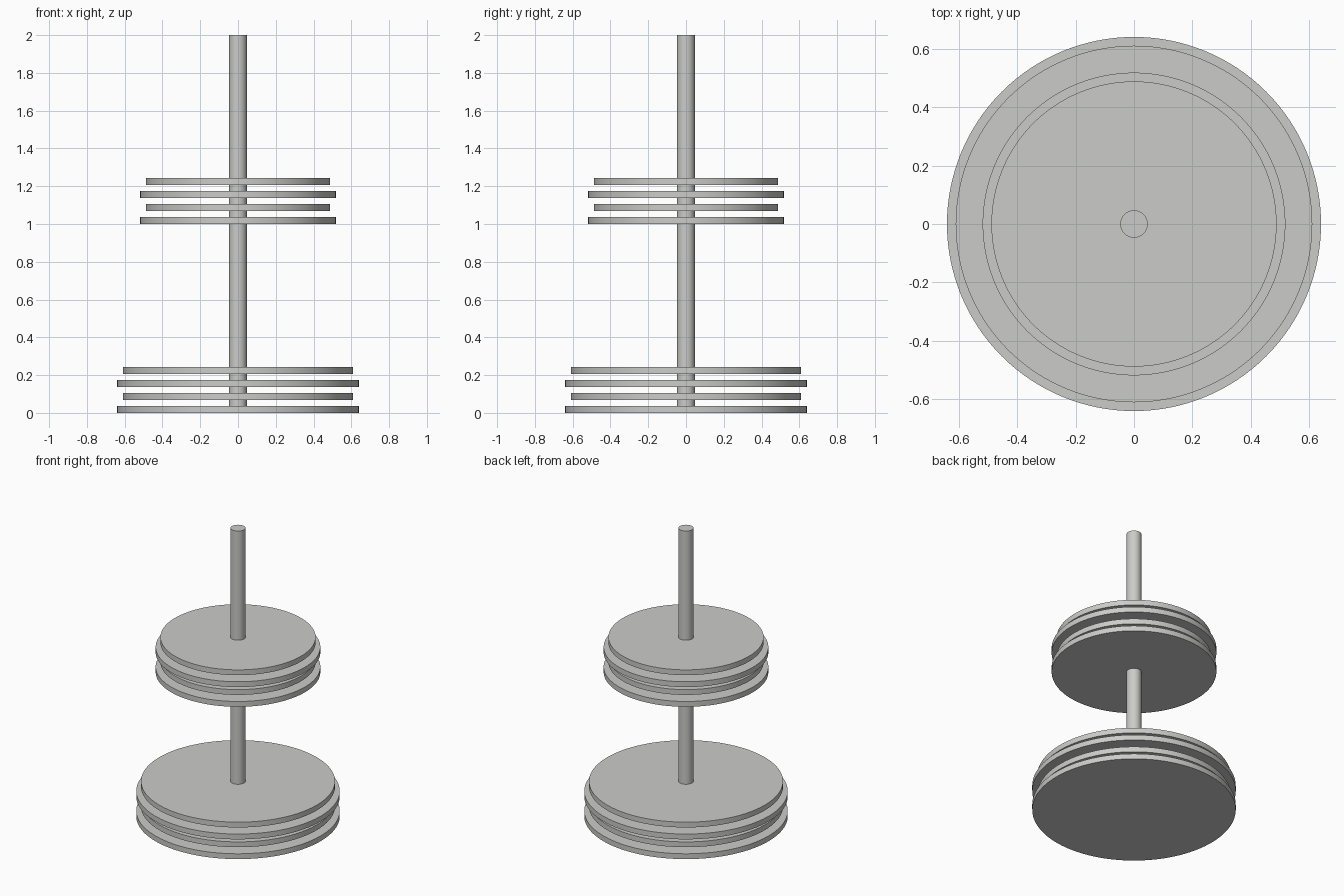
import bpy
import math

cube = bpy.data.objects.get("Cube")
if cube:
    bpy.data.objects.remove(cube, do_unlink=True)

# Single plain grey
grey = bpy.data.materials.new("light grey")
grey.use_nodes = True
colour = (0.6, 0.6, 0.59, 1)
grey.diffuse_color = colour
grey.node_tree.nodes["Principled BSDF"].inputs["Base Color"].default_value = colour


def cylinder(name, radius, bottom, height, sides):
    bpy.ops.mesh.primitive_cylinder_add(
        vertices=sides, radius=radius, depth=height,
        location=(0, 0, bottom + height / 2))
    obj = bpy.context.object
    obj.name = name
    obj.data.materials.append(grey)
    bpy.ops.object.shade_smooth_by_angle(angle=math.radians(30))
    return obj


THICKNESS = 0.037
SPACING = 0.0685
INSET = 0.03

# Central pole
cylinder("pole", 0.047, 0, 2, 48)

# Two stacks of discs, alternating wide and narrow
for stack, base, radius in (("lower", 0, 0.64), ("upper", 1, 0.518)):
    for i in range(4):
        cylinder(f"{stack}_disc_{i + 1}", radius - INSET * (i % 2),
                 base + i * SPACING, THICKNESS, 128)
